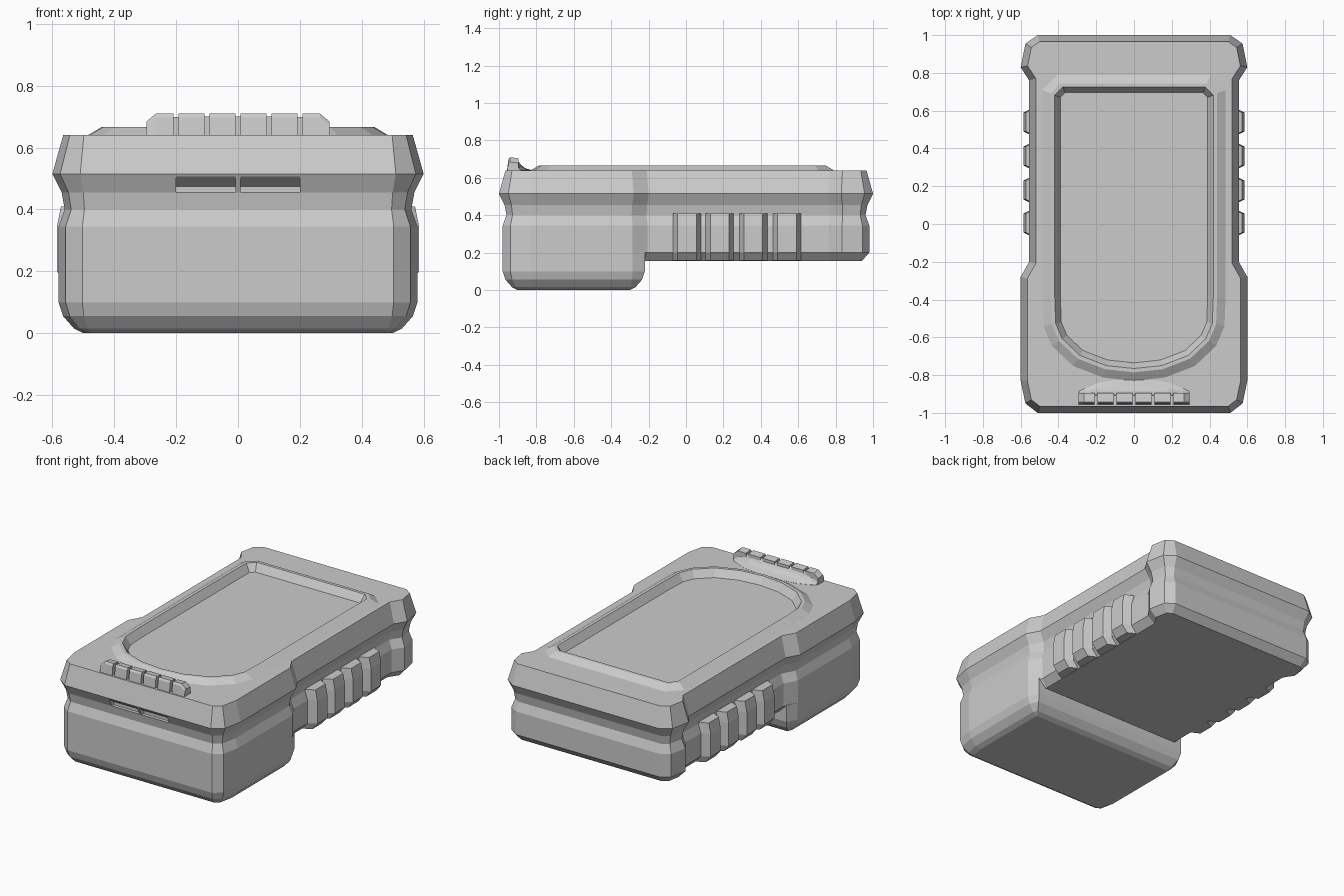
import bpy, bmesh
from mathutils import Vector

if "Cube" in bpy.data.objects:
    bpy.data.objects.remove(bpy.data.objects["Cube"])


def mirrored(half):
    """Full counter-clockwise outline from its right half (front to back)."""
    return half + [(-x, y) for x, y in reversed(half) if x > 0]


def inset(pts, d):
    """Mitred inset of a counter-clockwise outline."""
    out, n = [], len(pts)
    for i in range(n):
        a, b, c = (Vector(pts[(i + k) % n]) for k in (-1, 0, 1))
        e, f = (b - a).normalized(), (c - b).normalized()
        n1, n2 = Vector((-e.y, e.x)), Vector((-f.y, f.x))
        p = b + (n1 + n2) * d / (1 + n1.dot(n2))
        out.append((p.x, p.y))
    return out


def loft(bm, rings, cap_start=True, cap_end=True):
    """Skin a list of equal-length point rings; returns vertex rings."""
    vs = [[bm.verts.new(p) for p in r] for r in rings]
    for a, b in zip(vs, vs[1:]):
        for i in range(len(a)):
            j = (i + 1) % len(a)
            bm.faces.new((a[i], a[j], b[j], b[i]))
    if cap_start:
        bm.faces.new(vs[0][::-1])
    if cap_end:
        bm.faces.new(vs[-1])
    return vs


def levels(outline, steps):
    """Rings from (z, inset) steps."""
    return [[(x, y, z) for x, y in inset(outline, d)] for z, d in steps]


def finish(name, bm):
    bmesh.ops.recalc_face_normals(bm, faces=bm.faces)
    me = bpy.data.meshes.new(name)
    bm.to_mesh(me)
    bm.free()
    ob = bpy.data.objects.new(name, me)
    bpy.context.collection.objects.link(ob)
    return ob


# Housing: waisted plan, overhanging lid, raised rim around a sunken panel
plan = mirrored([(.51, -1), (.575, -.95), (.6, -.83), (.6, -.28), (.555, -.2),
                 (.555, .76), (.6, .83), (.575, .955), (.51, 1)])
panel = mirrored([(0, -.735), (.14, -.72), (.27, -.67), (.355, -.59),
                  (.385, -.52), (.39, -.38), (.39, .67), (.365, .695)])
bm = bmesh.new()
shell = loft(bm, levels(plan, [(.155, .06), (.2, .02), (.345, .02), (.4, .04),
                               (.455, .03), (.515, 0), (.64, .035)]), True, False)
rim = loft(bm, levels(panel, [(.64, -.095), (.667, -.05), (.667, -.03), (.62, 0)]), False, True)
deck = []
for ring in (shell[-1], rim[0]):
    deck += [bm.edges.get((ring[i - 1], ring[i])) for i in range(len(ring))]
bmesh.ops.triangle_fill(bm, edges=deck, use_beauty=True, normal=(0, 0, 1))
housing = finish("housing", bm)

# Finger recesses under the front lip
bm = bmesh.new()
recess = [(-1.01, .516), (-.95, .475), (-.95, .456), (-1.01, .456)]
for x0, x1 in ((-.2, -.008), (.008, .2)):
    loft(bm, [[(x, y, z) for y, z in recess] for x in (x0, x1)])
cutter = finish("lip_recess_cutter", bm)
cutter.hide_render = True
cutter.hide_set(True)
cut = housing.modifiers.new("lip_recess", 'BOOLEAN')
cut.operation = 'DIFFERENCE'
cut.solver = 'EXACT'
cut.object = cutter

# Deep lower compartment at the front
bm = bmesh.new()
base = mirrored([(.51, -1), (.575, -.95), (.6, -.83), (.6, -.28), (.56, -.2)])
loft(bm, levels(base, [(0, .1), (.015, .07), (.055, .035), (.1, .02), (.205, .02)]))
finish("front_compartment", bm)

# Side grip ribs
bm = bmesh.new()
for side in (-1, 1):
    for y in (.005, .18, .36, .54):
        loft(bm, [[(side * .48, y - .075, z), (side * (xo - .05), y - .075, z),
                   (side * xo, y - .05, z), (side * xo, y + .05, z),
                   (side * (xo - .05), y + .075, z), (side * .48, y + .075, z)]
                  for z, xo in ((.157, .55), (.2, .585), (.345, .585), (.41, .572))])
finish("grip_ribs", bm)

# Thumb latch: notched teeth in front, scooped crescent behind
bm = bmesh.new()
edges = [-.295, -.2, -.1, 0, .1, .2, .295]
for a, b in zip(edges, edges[1:]):
    xs = [a + (.008 if a > -.29 else 0), b - (.008 if b < .29 else 0)]
    if a < -.29:
        xs.insert(1, a + .03)
    if b > .29:
        xs.insert(-1, b - .03)
    rings = []
    for x in xs:
        h = .685 if abs(x) > .29 else .71
        rings.append([(x, -.958, .63), (x, -.95, h - .012), (x, -.942, h),
                      (x, -.895, h - .006), (x, -.895, .63)])
    loft(bm, rings)
finish("latch_teeth", bm)

bm = bmesh.new()
rings = []
for x, back, h in ((-.29, -.885, .675), (-.26, -.87, .695), (-.18, -.838, .7), (-.09, -.825, .7),
                   (.09, -.825, .7), (.18, -.838, .7), (.26, -.87, .695), (.29, -.885, .675)):
    run = back + .905
    rings.append([(x, -.91, .63), (x, -.91, h), (x, -.905, h), (x, -.905 + run * .25, .672),
                  (x, -.905 + run * .55, .652), (x, back, .641), (x, back, .63)])
loft(bm, rings)
finish("latch_scoop", bm)
